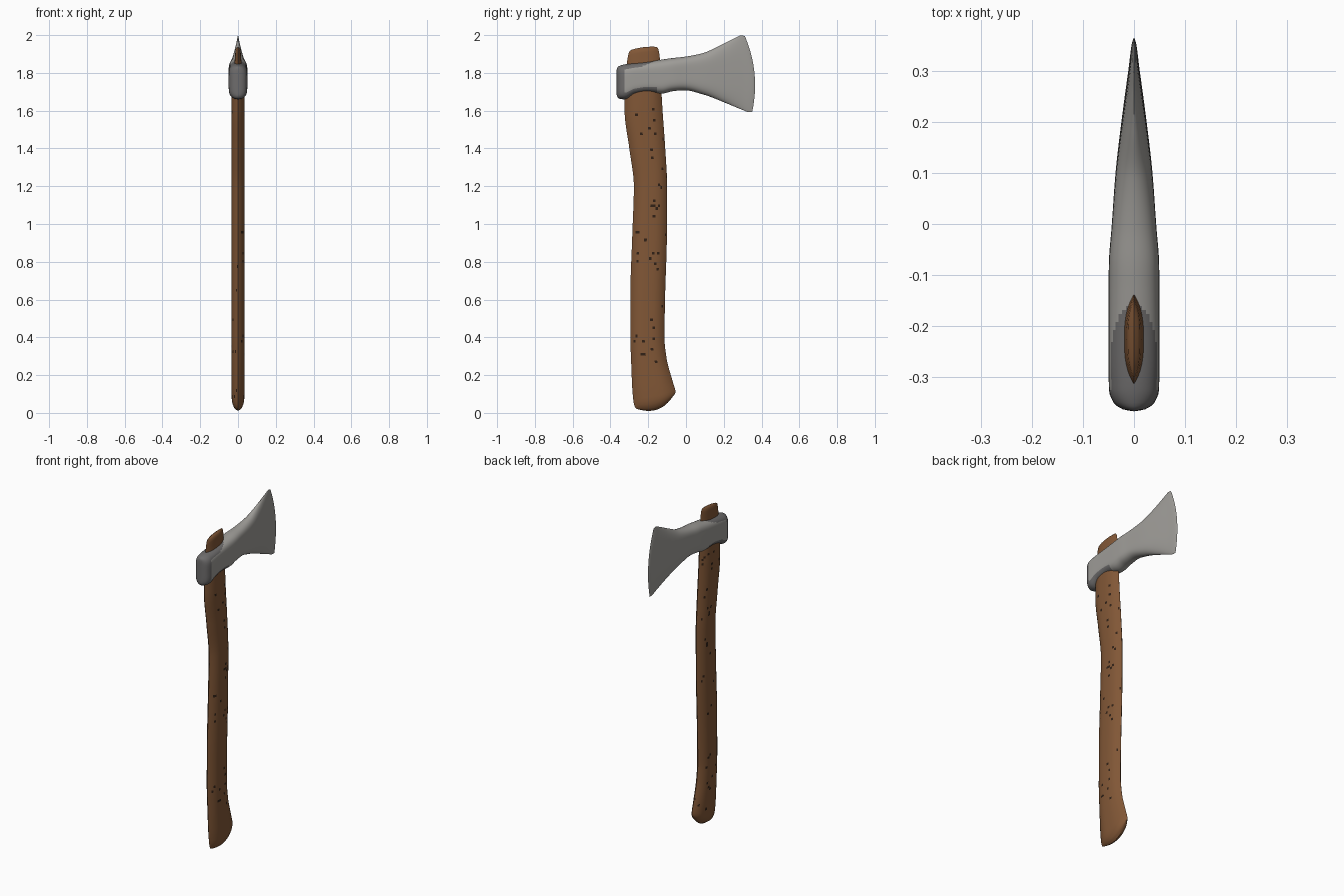
import bpy, bmesh, math, random

if "Cube" in bpy.data.objects:
    bpy.data.objects.remove(bpy.data.objects["Cube"])

random.seed(4)


def material(name, rgb):
    m = bpy.data.materials.new(name)
    m.diffuse_color = (*rgb, 1)
    m.use_nodes = True
    m.node_tree.nodes["Principled BSDF"].inputs["Base Color"].default_value = m.diffuse_color
    return m


WOOD = material("brown wood", (0.22, 0.095, 0.037))
GRAIN = material("dark wood grain", (0.03, 0.015, 0.008))
STEEL = material("light steel", (0.34, 0.33, 0.31))
IRON = material("dark iron", (0.155, 0.15, 0.15))


def smooth_stations(stations, step):
    """Monotone cubic interpolation through station tuples, resampled evenly."""
    t = [0]
    for p, q in zip(stations, stations[1:]):
        t.append(t[-1] + max(0.004, math.hypot((q[0] + q[2] - p[0] - p[2]) / 2,
                                               (q[1] + q[3] - p[1] - p[3]) / 2)))
    cols = []
    for v in zip(*stations):
        d = [(v[i + 1] - v[i]) / (t[i + 1] - t[i]) for i in range(len(v) - 1)]
        m = [d[0]] + [2 * a * b / (a + b) if a * b > 0 else 0 for a, b in zip(d, d[1:])] + [d[-1]]
        cols.append((v, m))
    out = []
    for i in range(len(t) - 1):
        h = t[i + 1] - t[i]
        n = max(2, round(h / step))
        for j in range(n + (i == len(t) - 2)):
            u = j / n
            out.append([(2*u**3 - 3*u*u + 1) * v[i] + (u**3 - 2*u*u + u) * h * m[i]
                        + (3*u*u - 2*u**3) * v[i + 1] + (u**3 - u*u) * h * m[i + 1]
                        for v, m in cols])
    return out


def loft(name, stations, section, mats, rule, step, n=16, angle=40):
    """Skin rings spanning edge point A to edge point B.
    Station = (yA, zA, yB, zB, half width, bulge across A-B)."""
    bm = bmesh.new()
    svals = [-math.cos(math.pi * k / n) for k in range(n + 1)]
    ring_s = [(s, 1) for s in svals] + [(s, -1) for s in svals[-2:0:-1]]
    rings = []
    for ya, za, yb, zb, w, bulge in smooth_stations(stations, step):
        length = math.hypot(yb - ya, zb - za)
        ny, nz = (zb - za) / length, -(yb - ya) / length
        ring = []
        for s, side in ring_s:
            f, b = (s + 1) / 2, bulge * (1 - s * s)
            ring.append(bm.verts.new((side * max(w, 0) * section(abs(s)),
                                      ya + (yb - ya) * f + ny * b,
                                      za + (zb - za) * f + nz * b)))
        rings.append(ring)
    for r0, r1 in zip(rings, rings[1:]):
        for k in range(2 * n):
            j = (k + 1) % (2 * n)
            face = bm.faces.new((r0[k], r0[j], r1[j], r1[k]))
            c = face.calc_center_median()
            face.material_index = rule(c, (ring_s[k][0] + ring_s[j][0]) / 2)
    bmesh.ops.remove_doubles(bm, verts=bm.verts, dist=0.0002)
    bmesh.ops.recalc_face_normals(bm, faces=bm.faces)
    mesh = bpy.data.meshes.new(name)
    bm.to_mesh(mesh)
    bm.free()
    obj = bpy.data.objects.new(name, mesh)
    bpy.context.collection.objects.link(obj)
    for m in mats:
        mesh.materials.append(m)
    bpy.ops.object.select_all(action='DESELECT')
    obj.select_set(True)
    bpy.context.view_layer.objects.active = obj
    bpy.ops.object.shade_smooth_by_angle(angle=math.radians(angle))
    return obj


# Handle: lens-shaped section, back edge to front edge, flared foot
handle = [
    (-0.262, 0.022, -0.065, 0.095, 0.0, 0.042),
    (-0.270, 0.030, -0.058, 0.101, 0.020, 0.035),
    (-0.278, 0.060, -0.056, 0.112, 0.033, 0.015),
    (-0.285, 0.14, -0.070, 0.165, 0.035, 0),
    (-0.291, 0.29, -0.103, 0.29, 0.035, 0),
    (-0.295, 0.40, -0.114, 0.40, 0.035, 0),
    (-0.295, 0.60, -0.111, 0.60, 0.035, 0),
    (-0.284, 0.95, -0.101, 0.95, 0.035, 0),
    (-0.276, 1.20, -0.100, 1.20, 0.035, 0),
    (-0.300, 1.40, -0.110, 1.40, 0.035, 0),
    (-0.325, 1.60, -0.124, 1.60, 0.035, 0),
    (-0.325, 1.72, -0.131, 1.72, 0.033, 0),
    (-0.313, 1.85, -0.138, 1.87, 0.018, 0),
    (-0.302, 1.91, -0.148, 1.93, 0.012, -0.005),
    (-0.290, 1.922, -0.158, 1.938, 0.0, -0.006),
]


def grain_rule(c, s):
    # sparse dark flecks, denser along one streak
    if not 0.08 < c.z < 1.66:
        return 0
    return int(random.random() < (0.07 if 0.1 < s < 0.6 else 0.015))


loft("handle", handle, lambda s: 1 - s**3, [WOOD, GRAIN], grain_rule, 0.014, 20)

# Axe head: rounded-box section, lower edge to upper edge, flared thin blade
head = [
    (-0.367, 1.685, -0.367, 1.815, 0.0, 0),
    (-0.363, 1.672, -0.363, 1.830, 0.022, 0),
    (-0.350, 1.662, -0.350, 1.838, 0.040, 0),
    (-0.325, 1.660, -0.325, 1.845, 0.049, 0),
    (-0.270, 1.685, -0.270, 1.852, 0.050, 0),
    (-0.200, 1.695, -0.200, 1.860, 0.050, 0),
    (-0.130, 1.690, -0.130, 1.870, 0.050, 0),
    (-0.070, 1.703, -0.075, 1.878, 0.049, 0),
    (-0.010, 1.708, -0.010, 1.885, 0.044, 0.002),
    (0.100, 1.683, 0.090, 1.905, 0.036, 0.006),
    (0.200, 1.645, 0.180, 1.945, 0.024, 0.014),
    (0.290, 1.608, 0.260, 1.985, 0.011, 0.025),
    (0.335, 1.592, 0.295, 1.999, 0.004, 0.037),
    (0.350, 1.592, 0.312, 1.994, 0.0, 0.032),
]


def head_rule(c, s):
    # dark iron poll and collar rims, light steel cheeks and blade
    if c.y < -0.325:
        return 1
    top = 0.72 + max(0, c.y + 0.24) * 3.2
    return int(c.y < -0.15 and (s > top or s < -0.66))


loft("axe_head", head, lambda s: max(0, 1 - s**5) ** 0.55, [STEEL, IRON], head_rule, 0.008, 28)
